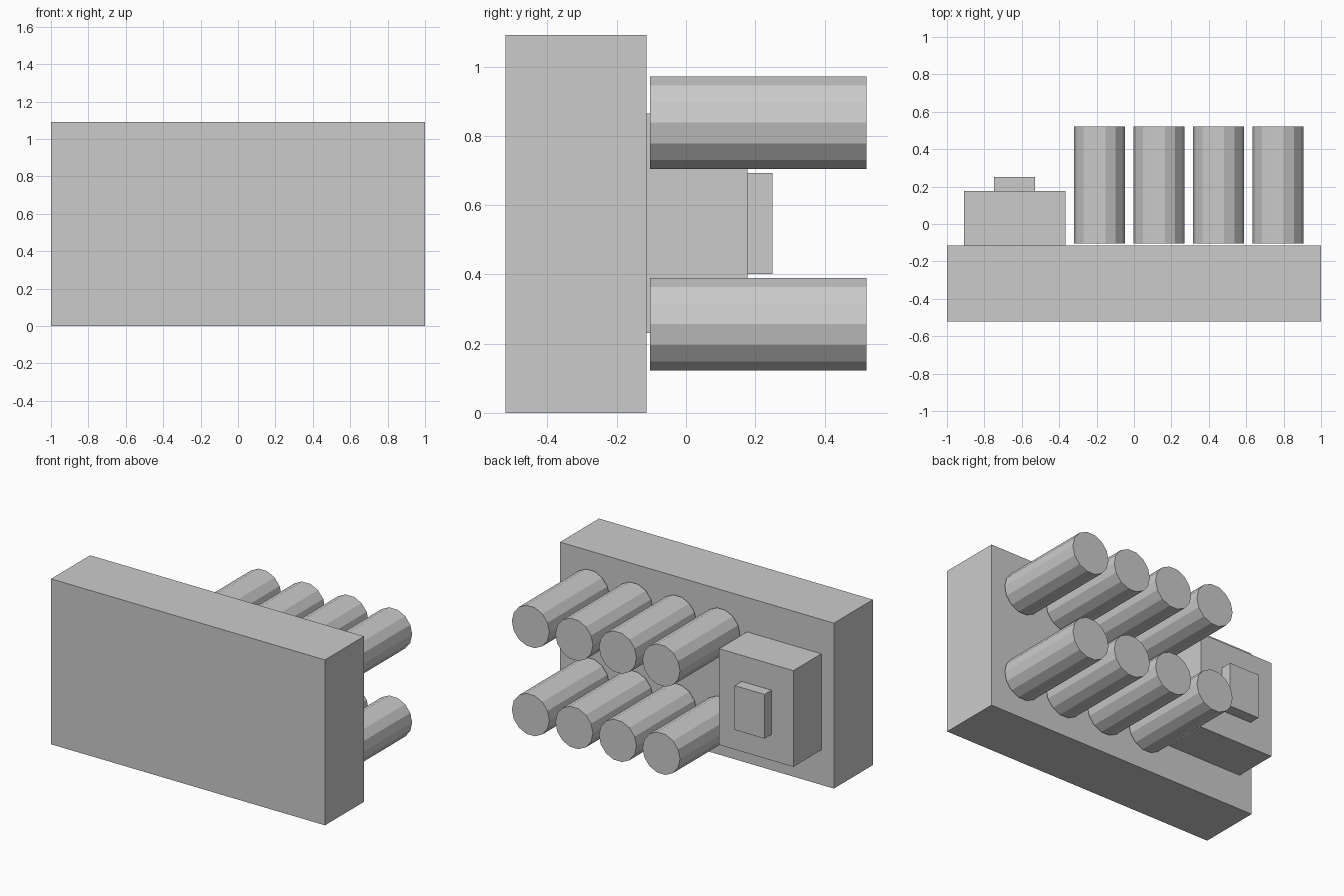
import bpy
from math import radians

if "Cube" in bpy.data.objects:
    bpy.data.objects.remove(bpy.data.objects["Cube"])


def box(name, x, y, z):
    """Box from (min, max) ranges on each axis."""
    bpy.ops.mesh.primitive_cube_add(size=1, location=[sum(r) / 2 for r in (x, y, z)])
    ob = bpy.context.object
    ob.name = name
    ob.scale = [r[1] - r[0] for r in (x, y, z)]
    bpy.ops.object.transform_apply(location=False, rotation=False, scale=True)


def peg(name, x, z, y=(-0.104, 0.521), radius=0.137):
    """14-sided cylinder along y with corners pointing to +-x."""
    bpy.ops.mesh.primitive_cylinder_add(
        vertices=14, radius=radius, depth=y[1] - y[0],
        location=(x, sum(y) / 2, z), rotation=(radians(90), radians(90), 0))
    bpy.context.object.name = name


# Main plate
box("back_plate", (-1, 1), (-0.521, -0.114), (0, 1.092))

# Raised block with a small button on it
box("side_block", (-0.908, -0.366), (-0.114, 0.177), (0.23, 0.865))
box("block_button", (-0.748, -0.53), (0.177, 0.25), (0.401, 0.693))

# Two rows of four cylinders
for row, z in (("lower", 0.256), ("upper", 0.838)):
    for i in range(4):
        peg(f"{row}_cylinder_{i + 1}", -0.184 + 0.318 * i, z)
